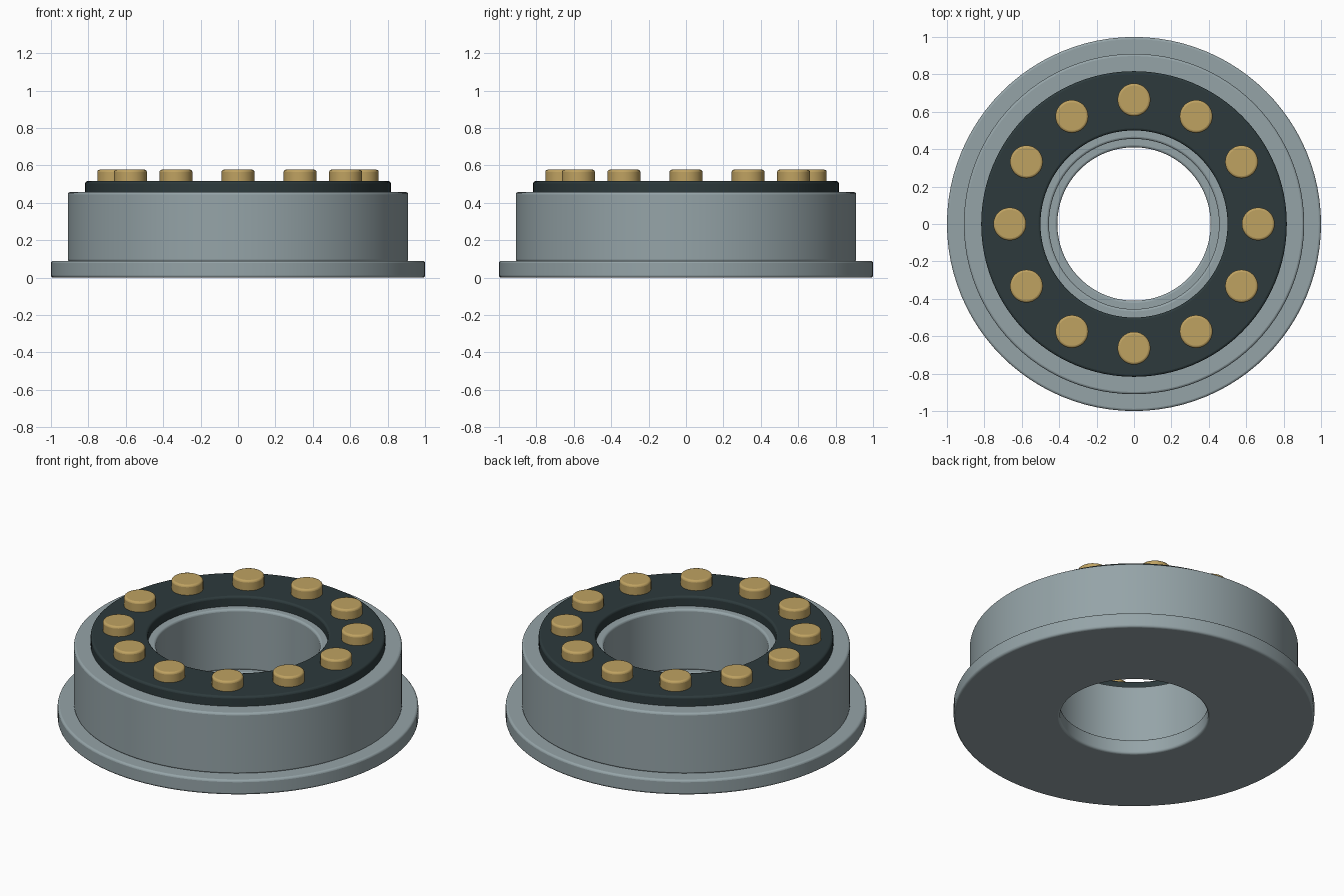
import bpy, bmesh
from math import cos, sin, tau, radians

if "Cube" in bpy.data.objects:
    bpy.data.objects.remove(bpy.data.objects["Cube"])

def material(name, color):
    m = bpy.data.materials.new(name)
    m.diffuse_color = (*color, 1)
    m.use_nodes = True
    m.node_tree.nodes["Principled BSDF"].inputs["Base Color"].default_value = m.diffuse_color
    return m

steel = material("steel_grey", (0.30, 0.37, 0.39))
dark = material("dark_cage", (0.026, 0.042, 0.045))
brass = material("brass", (0.52, 0.36, 0.12))

def finish(obj, mat, bevel):
    obj.data.materials.append(mat)
    b = obj.modifiers.new("edge_rounding", 'BEVEL')
    b.width, b.segments, b.limit_method = bevel, 3, 'ANGLE'
    b.angle_limit = radians(40)
    bpy.ops.object.select_all(action='DESELECT')
    obj.select_set(True)
    bpy.context.view_layer.objects.active = obj
    bpy.ops.object.shade_smooth_by_angle(angle=radians(40))

def ring(name, r_in, r_out, z0, z1, mat, bevel, seg=96):
    """Rectangular section revolved around z."""
    bm = bmesh.new()
    section = [(r_in, z0), (r_out, z0), (r_out, z1), (r_in, z1)]
    loops = [[bm.verts.new((r * cos(tau * i / seg), r * sin(tau * i / seg), z))
              for r, z in section] for i in range(seg)]
    for i in range(seg):
        a, b = loops[i], loops[(i + 1) % seg]
        for j in range(4):
            k = (j + 1) % 4
            bm.faces.new((a[j], b[j], b[k], a[k]))
    bmesh.ops.recalc_face_normals(bm, faces=bm.faces)
    me = bpy.data.meshes.new(name)
    bm.to_mesh(me)
    bm.free()
    obj = bpy.data.objects.new(name, me)
    bpy.context.collection.objects.link(obj)
    finish(obj, mat, bevel)

# Housing: wide base flange, main body, dark cage ring
ring("base_flange", 0.41, 1.0, 0.0, 0.09, steel, 0.012)
ring("housing_body", 0.455, 0.91, 0.085, 0.457, steel, 0.012)
ring("cage_ring", 0.50, 0.817, 0.44, 0.516, dark, 0.012)

# Twelve brass roller ends
for i in range(12):
    a = tau * i / 12
    bpy.ops.mesh.primitive_cylinder_add(
        vertices=32, radius=0.088, depth=0.085,
        location=(0.664 * cos(a), 0.664 * sin(a), 0.5345))
    pin = bpy.context.object
    pin.name = f"roller_end_{i + 1}"
    finish(pin, brass, 0.012)
